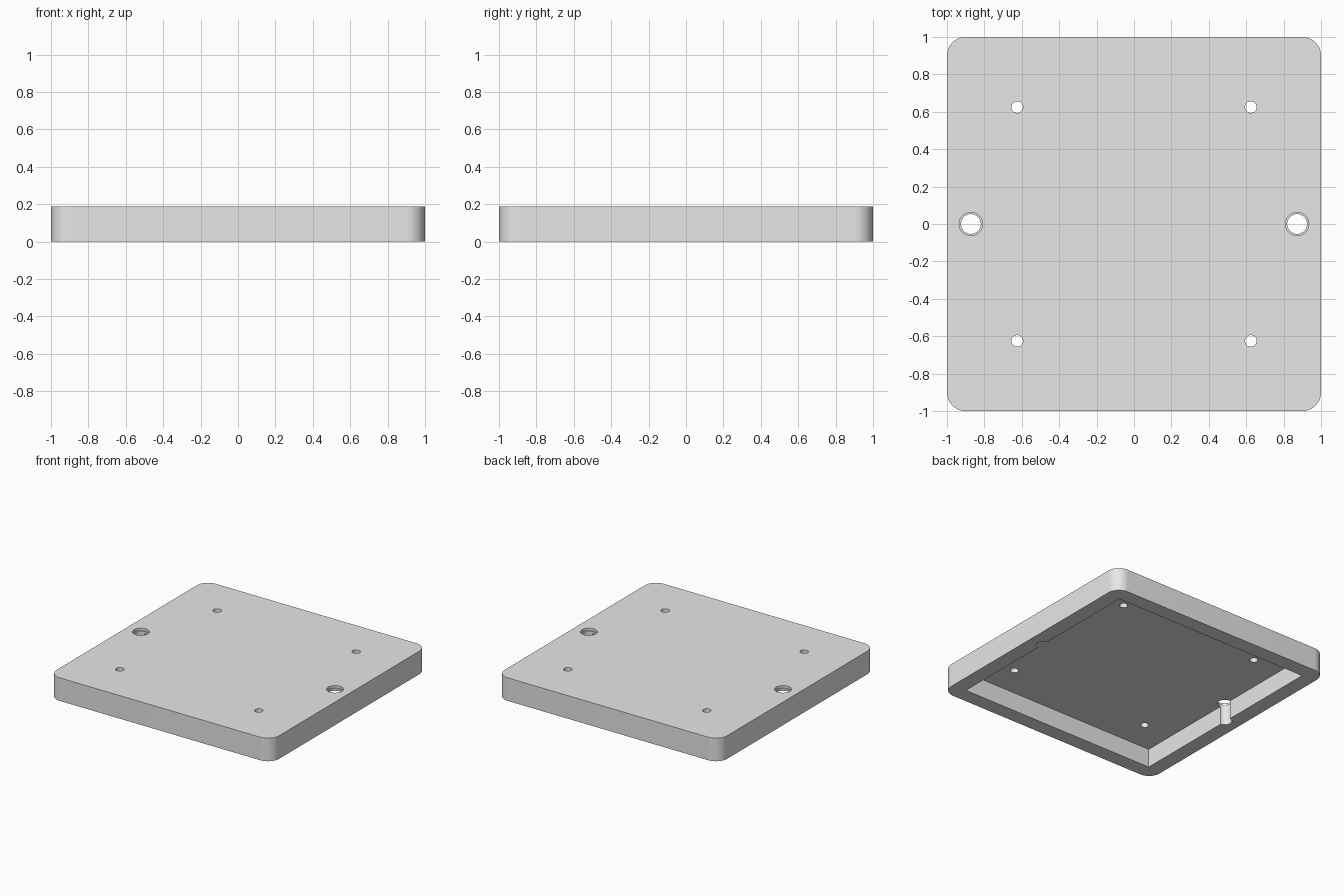
import bpy, bmesh, math
from mathutils import Matrix, Vector

cube = bpy.data.objects.get("Cube")
if cube:
    bpy.data.objects.remove(cube, do_unlink=True)

HEIGHT = 0.1875   # full plate height
POCKET = 0.15     # depth of the recess in the underside
INNER = 0.8775    # half width of the recess

grey = bpy.data.materials.new("light grey")
grey.use_nodes = True
colour = (0.8, 0.8, 0.8, 1)
grey.diffuse_color = colour
grey.node_tree.nodes["Principled BSDF"].inputs["Base Color"].default_value = colour


def make_object(name, bm):
    mesh = bpy.data.meshes.new(name)
    bm.to_mesh(mesh)
    bm.free()
    mesh.materials.append(grey)
    obj = bpy.data.objects.new(name, mesh)
    bpy.context.collection.objects.link(obj)
    return obj


def block(name, half, z0, z1, radius=0):
    """Square block, optionally with rounded upright edges."""
    bm = bmesh.new()
    bmesh.ops.create_cube(bm, size=1)
    bmesh.ops.scale(bm, vec=(2 * half, 2 * half, z1 - z0), verts=bm.verts)
    bmesh.ops.translate(bm, vec=(0, 0, (z0 + z1) / 2), verts=bm.verts)
    if radius:
        upright = [e for e in bm.edges
                   if abs(e.verts[0].co.z - e.verts[1].co.z) > 0.01]
        bmesh.ops.bevel(bm, geom=upright, offset=radius, segments=16,
                        profile=0.5, affect='EDGES')
    return make_object(name, bm)


def rod(name, x, y, r, z0, z1):
    bm = bmesh.new()
    bmesh.ops.create_cone(bm, cap_ends=True, segments=48, radius1=r, radius2=r,
                          depth=z1 - z0,
                          matrix=Matrix.Translation(Vector((x, y, (z0 + z1) / 2))))
    return make_object(name, bm)


def cut(target, cutter):
    """Subtract the cutter, then discard it."""
    cutter.hide_render = True
    mod = target.modifiers.new("cut", 'BOOLEAN')
    mod.operation = 'DIFFERENCE'
    mod.solver = 'EXACT'
    mod.object = cutter
    bpy.context.view_layer.objects.active = target
    bpy.ops.object.modifier_apply(modifier=mod.name)
    bpy.data.objects.remove(cutter, do_unlink=True)


# Rounded square plate, hollow underneath
plate = block("base_plate", 1, 0, HEIGHT, radius=0.1)
cut(plate, block("recess_cutter", INNER, -0.1, POCKET))

for side in (-1, 1):
    # Large stepped hole that also grooves the side wall
    cut(plate, rod("bolt_hole_cutter", side * 0.872, 0, 0.053, -0.2, 0.4))
    cut(plate, rod("counterbore_cutter", side * 0.872, 0, 0.0625, HEIGHT - 0.02, 0.4))
    # Small mounting holes
    for end in (-1, 1):
        cut(plate, rod("mount_hole_cutter", side * 0.625, end * 0.625, 0.031, -0.2, 0.4))

bpy.ops.object.select_all(action='DESELECT')
plate.select_set(True)
bpy.context.view_layer.objects.active = plate
bpy.ops.object.shade_smooth_by_angle(angle=math.radians(30))
